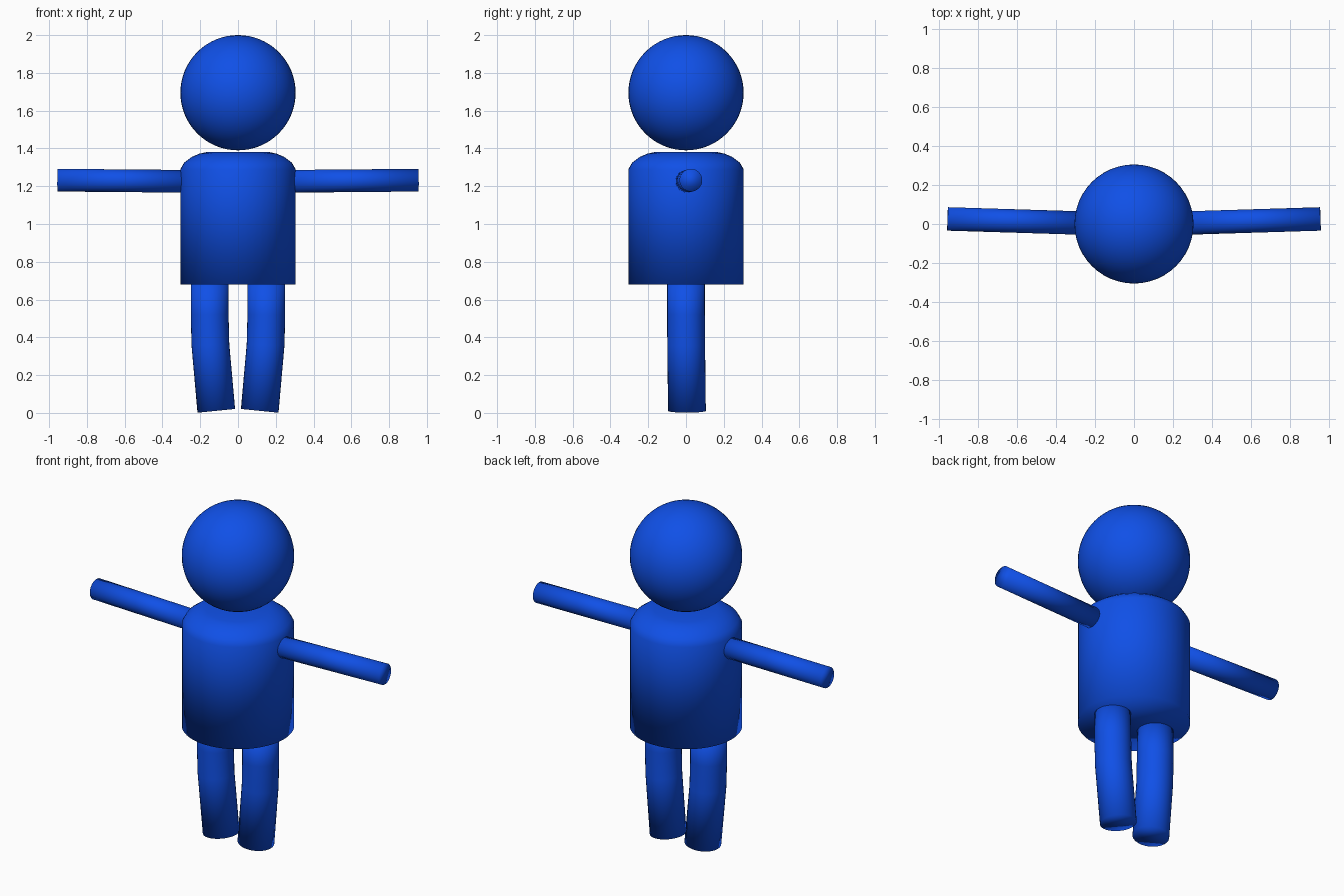
import bpy, bmesh
from math import cos, sin, pi
from mathutils import Vector

if "Cube" in bpy.data.objects:
    bpy.data.objects.remove(bpy.data.objects["Cube"])

blue = bpy.data.materials.new("bright_blue")
blue.diffuse_color = (0.005, 0.08, 0.8, 1)
blue.use_nodes = True
blue.node_tree.nodes["Principled BSDF"].inputs["Base Color"].default_value = blue.diffuse_color


def finish(name, bm):
    """Turn a bmesh into a smooth blue object."""
    bmesh.ops.recalc_face_normals(bm, faces=bm.faces)
    for f in bm.faces:
        f.smooth = True
    mesh = bpy.data.meshes.new(name)
    bm.to_mesh(mesh)
    bm.free()
    mesh.materials.append(blue)
    obj = bpy.data.objects.new(name, mesh)
    bpy.context.collection.objects.link(obj)
    return obj


def tube(name, path, segments=32):
    """Closed tube through (centre, axis, radius) sections."""
    bm = bmesh.new()
    rings = []
    for centre, axis, radius in path:
        axis = Vector(axis).normalized()
        u = Vector((0, 1, 0)).cross(axis).normalized()
        v = axis.cross(u)
        rings.append([bm.verts.new(Vector(centre) + radius * (
            u * cos(2 * pi * i / segments) + v * sin(2 * pi * i / segments)))
            for i in range(segments)])
    for a, b in zip(rings, rings[1:]):
        for i in range(segments):
            j = (i + 1) % segments
            bm.faces.new((a[i], a[j], b[j], b[i]))
    bm.faces.new(rings[0])
    bm.faces.new(rings[-1])
    return finish(name, bm)


# Head
bm = bmesh.new()
bmesh.ops.create_uvsphere(bm, u_segments=48, v_segments=32, radius=0.305)
finish("head", bm).location = (0, 0, 1.695)

# Torso: cylinder with rounded shoulders and a flat top
up = (0, 0, 1)
profile = [(0.68, 0.305), (1.29, 0.305), (1.325, 0.285),
           (1.355, 0.245), (1.372, 0.205), (1.38, 0.17)]
tube("torso", [((0, 0, z), up, r) for z, r in profile], 48)

for side, label in ((-1, "left"), (1, "right")):
    # Arm: nearly level, drifting slightly back toward the hand
    axis = (side * 0.655, 0.02, 0.007)
    tube(label + "_arm", [((side * 0.27, 0.005, 1.226), axis, 0.06),
                          ((side * 0.955, 0.026, 1.232), axis, 0.06)])
    # Leg: straight thigh, shin leaning inward
    tube(label + "_leg", [((side * 0.15, 0, 0.70), up, 0.1),
                          ((side * 0.15, 0, 0.52), up, 0.1),
                          ((side * 0.146, 0.001, 0.36), (side * 0.05, 0, 1), 0.1),
                          ((side * 0.115, 0.005, 0.011), (side * 0.1, 0, 1), 0.1)])
